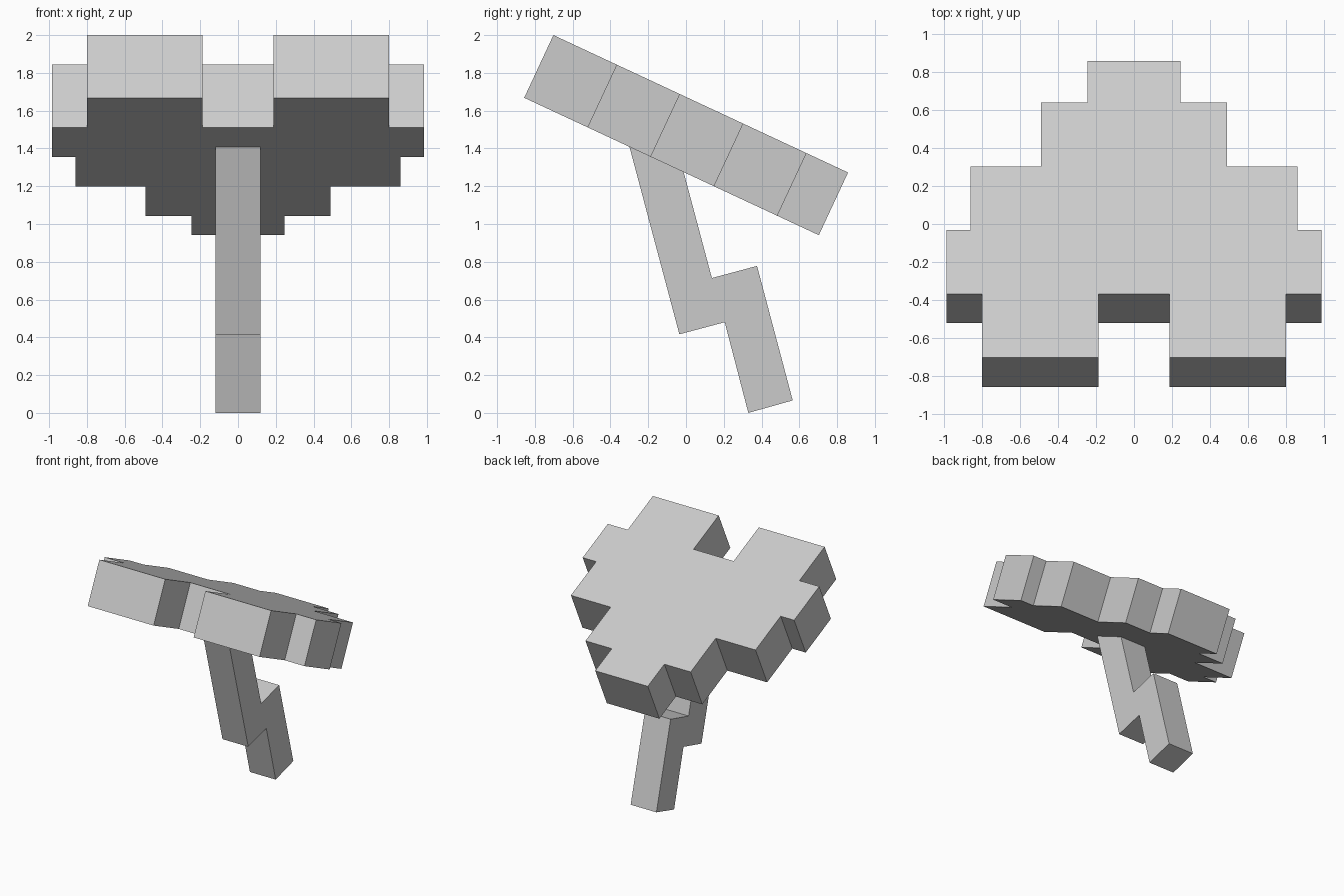
import bpy
import bmesh
from math import cos, radians
from mathutils import Matrix, Vector

if "Cube" in bpy.data.objects:
    bpy.data.objects.remove(bpy.data.objects["Cube"], do_unlink=True)

# Single plain grey material
grey = bpy.data.materials.new("light grey")
grey.use_nodes = True
colour = (0.6, 0.6, 0.6, 1)
grey.diffuse_color = colour
grey.node_tree.nodes["Principled BSDF"].inputs["Base Color"].default_value = colour


def prism(name, outline, offset):
    """Extrude a closed outline of 3D points along an offset vector."""
    bm = bmesh.new()
    face = bm.faces.new([bm.verts.new(p) for p in outline])
    grown = bmesh.ops.extrude_face_region(bm, geom=[face], use_keep_orig=True)
    moved = [v for v in grown["geom"] if isinstance(v, bmesh.types.BMVert)]
    bmesh.ops.translate(bm, verts=moved, vec=offset)
    bmesh.ops.recalc_face_normals(bm, faces=bm.faces)
    mesh = bpy.data.meshes.new(name)
    bm.to_mesh(mesh)
    bm.free()
    mesh.materials.append(grey)
    obj = bpy.data.objects.new(name, mesh)
    bpy.context.collection.objects.link(obj)
    return obj


# Stepped heart slab, tilted down towards the back
tilt = radians(25)
rows = [y / cos(tilt) for y in (0, 0.335, 0.67, 1.005, 1.34, 1.56)]
half = [(0.187, rows[1]), (0.187, rows[0]), (0.80, rows[0]), (0.80, rows[1])]
for width, start, end in ((0.985, 1, 2), (0.86, 2, 3), (0.49, 3, 4), (0.245, 4, 5)):
    half += [(width, rows[start]), (width, rows[end])]
outline = half + [(-x, y) for x, y in reversed(half)]
heart = prism("heart_top", [(x, y, 0) for x, y in outline], Vector((0, 0, -0.366)))
heart.data.transform(Matrix.Translation((0, -0.702, 2.0)) @ Matrix.Rotation(-tilt, 4, "X"))

# Zigzag stem meeting the underside of the heart
stem_half_width = 0.12
profile = [(-0.30, 1.411), (-0.035, 0.416), (0.205, 0.48), (0.33, 0.0),
           (0.565, 0.066), (0.376, 0.778), (0.137, 0.714), (-0.013, 1.277)]
prism("zigzag_stem", [(-stem_half_width, y, z) for y, z in profile],
      Vector((2 * stem_half_width, 0, 0)))
